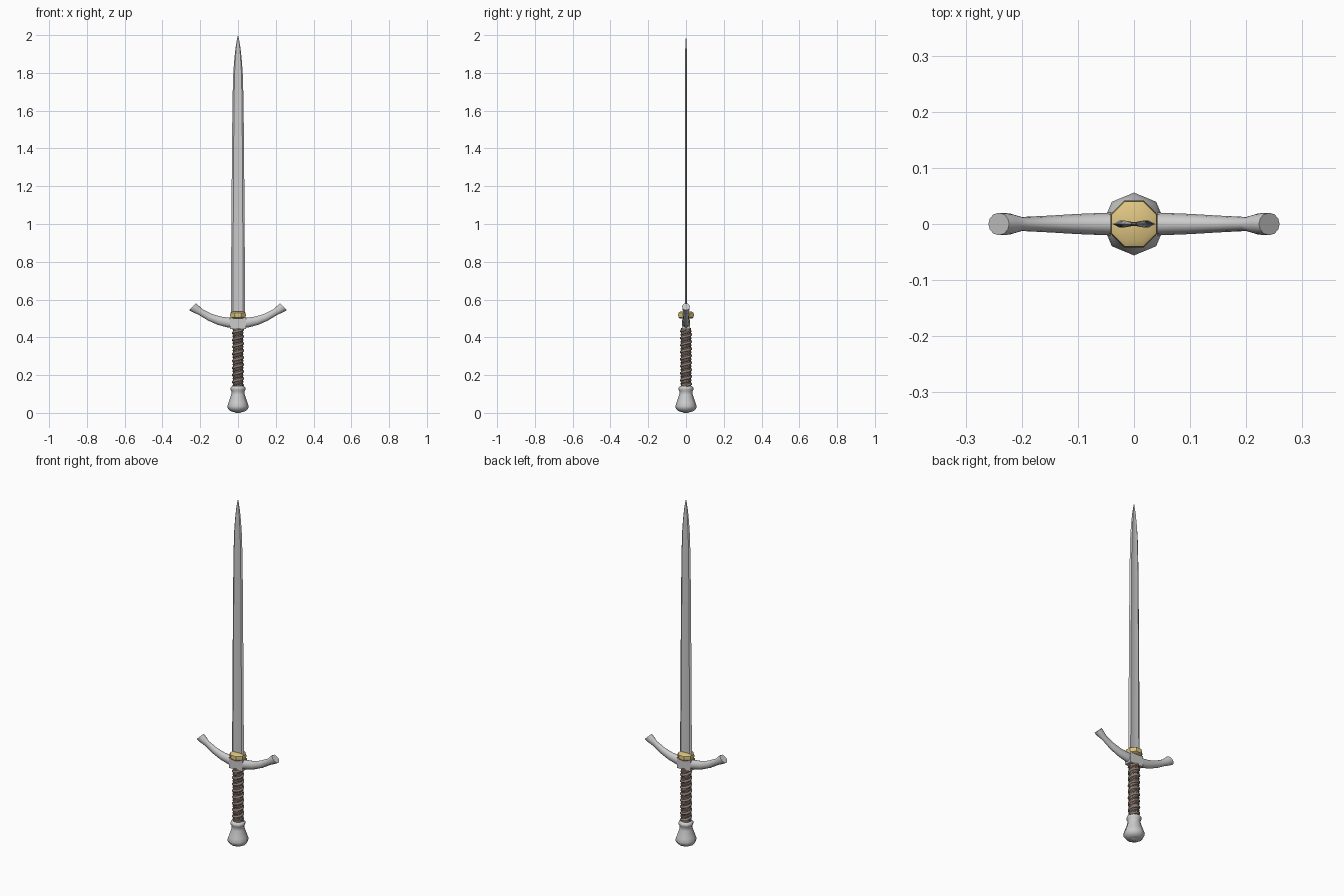
import bpy, bmesh, math
from mathutils import Vector

if "Cube" in bpy.data.objects:
    bpy.data.objects.remove(bpy.data.objects["Cube"])


def material(name, rgb):
    m = bpy.data.materials.new(name)
    m.diffuse_color = (*rgb, 1)
    m.use_nodes = True
    m.node_tree.nodes["Principled BSDF"].inputs["Base Color"].default_value = m.diffuse_color
    return m


GOLD = material("gold", (0.72, 0.55, 0.22))
LEATHER = material("leather", (0.27, 0.17, 0.12))
CORD = material("cord", (0.25, 0.21, 0.19))


def loft(name, rings, mat=None, smooth=40):
    """Skin a list of equal-length point rings and cap both ends."""
    bm = bmesh.new()
    rows = [[bm.verts.new(p) for p in ring] for ring in rings]
    n = len(rows[0])
    for a, b in zip(rows, rows[1:]):
        for i in range(n):
            j = (i + 1) % n
            bm.faces.new((a[i], a[j], b[j], b[i]))
    bm.faces.new(rows[0][::-1])
    bm.faces.new(rows[-1])
    bmesh.ops.recalc_face_normals(bm, faces=bm.faces)
    me = bpy.data.meshes.new(name)
    bm.to_mesh(me)
    bm.free()
    ob = bpy.data.objects.new(name, me)
    bpy.context.collection.objects.link(ob)
    if mat:
        me.materials.append(mat)
    bpy.ops.object.select_all(action='DESELECT')
    bpy.context.view_layer.objects.active = ob
    ob.select_set(True)
    bpy.ops.object.shade_smooth_by_angle(angle=math.radians(smooth))
    return ob


def lathe(name, profile, sides, turn=0.0, mat=None, smooth=40):
    rings = [[(r * math.cos(turn + math.tau * i / sides),
               r * math.sin(turn + math.tau * i / sides), z) for i in range(sides)]
             for r, z in profile]
    return loft(name, rings, mat, smooth)


# Blade: bevelled edges and a shallow central fuller
section = [(1, 0), (.72, .006), (.25, .004), (-.25, .004), (-.72, .006),
           (-1, 0), (-.72, -.006), (-.25, -.004), (.25, -.004), (.72, -.006)]
outline = [(.5, .038), (1.0, .035), (1.5, .031), (1.7, .028), (1.8, .025),
           (1.88, .019), (1.94, .012), (1.98, .005), (2.0, .0005)]
loft("blade", [[(x * w, y * min(1, w / .02), z) for x, y in section]
               for z, w in outline], smooth=20)

# Gold collar at the blade root
lathe("blade_collar", [(.036, .501), (.043, .506), (.0455, .518), (.043, .53), (.032, .536)],
      8, math.pi / 8, GOLD)

# Crossguard: curved arms with flared ends (x, z, in-plane radius, y radius)
arm = [(0, .476, .026, .021), (.05, .478, .026, .020), (.1, .488, .023, .018),
       (.15, .507, .020, .015), (.2, .535, .018, .0125), (.222, .549, .023, .019),
       (.241, .5625, .026, .020)]
stations = [(-x, z, a, b) for x, z, a, b in arm[:0:-1]] + arm
rings = []
for k, (x, z, a, b) in enumerate(stations):
    p, q = stations[max(k - 1, 0)], stations[min(k + 1, len(stations) - 1)]
    t = Vector((q[0] - p[0], q[1] - p[1])).normalized()
    if abs(x) > .21:
        t = Vector((.7, math.copysign(.71, x)))
    rings.append([(x - t.y * a * math.sin(u), b * math.cos(u), z + t.x * a * math.sin(u))
                  for u in (math.tau * i / 12 for i in range(12))])
loft("crossguard", rings)

# Square block at the middle of the guard
loft("guard_block", [[(x * .042, y * .021, z) for x, y in ((-1, -1), (1, -1), (1, 1), (-1, 1))]
                     for z in (.443, .506)])

# Grip core
lathe("grip", [(.026, .13), (.026, .45)], 12, 0, LEATHER)


# Spiral cords wound round the grip
def wrap(name, pitch, radius, thick, phase):
    cu = bpy.data.curves.new(name, 'CURVE')
    cu.dimensions = '3D'
    cu.bevel_depth = thick
    cu.bevel_resolution = 1
    cu.use_fill_caps = True
    z0, z1, per = .145, .442, 14
    n = int((z1 - z0) / pitch * per)
    sp = cu.splines.new('POLY')
    sp.points.add(n)
    for i, pt in enumerate(sp.points):
        u = phase + math.tau * i / per
        pt.co = (radius * math.cos(u), radius * math.sin(u), z0 + (z1 - z0) * i / n, 1)
    cu.materials.append(CORD)
    bpy.context.collection.objects.link(bpy.data.objects.new(name, cu))


wrap("thick_wrap", .037, .0255, .0075, 0)
wrap("thin_wrap", .037, .0255, .0045, math.pi)

# Eight-sided pommel
lathe("pommel", [(.022, 0.004), (.042, .010), (.054, .024), (.056, .036), (.050, .055),
                 (.036, .095), (.033, .113), (.040, .123), (.040, .134), (.030, .142)], 8,
      smooth=50)
# Small peen button under the pommel
lathe("pommel_button", [(.012, 0), (.022, .005)], 8)
